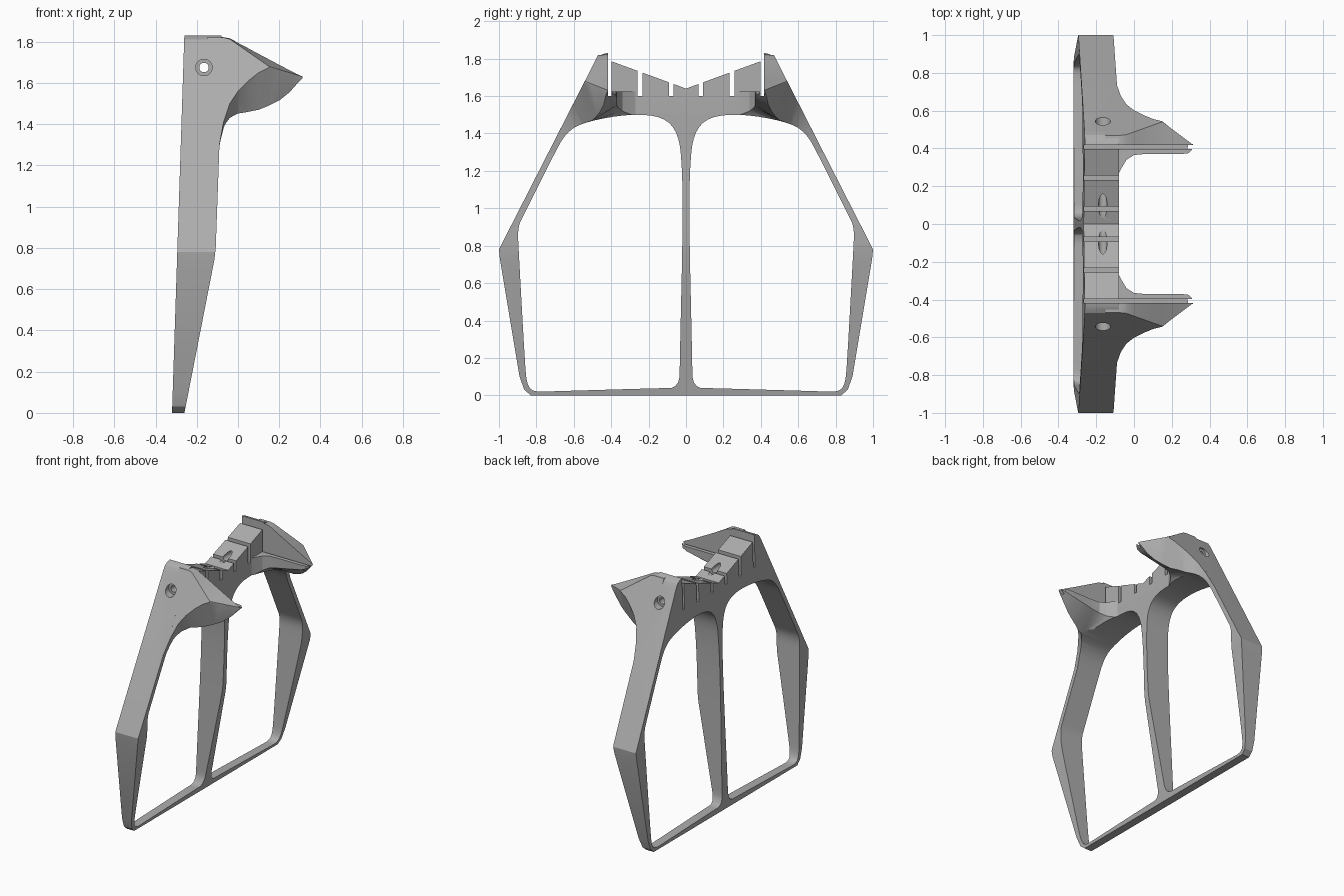
import bpy, bmesh, math
from mathutils import Vector

cube = bpy.data.objects.get("Cube")
if cube:
    bpy.data.objects.remove(cube, do_unlink=True)

mat = bpy.data.materials.new("plain grey")
mat.use_nodes = True
GREY = (0.42, 0.42, 0.42, 1)
mat.diffuse_color = GREY
mat.node_tree.nodes["Principled BSDF"].inputs["Base Color"].default_value = GREY


def loft(name, rings):
    """Closed solid through rings of equal point count."""
    bm = bmesh.new()
    vs = [[bm.verts.new(p) for p in ring] for ring in rings]
    n = len(vs[0])
    for a, b in zip(vs, vs[1:]):
        for i in range(n):
            j = (i + 1) % n
            bm.faces.new((a[i], a[j], b[j], b[i]))
    bm.faces.new(vs[0][::-1])
    bm.faces.new(vs[-1])
    bmesh.ops.recalc_face_normals(bm, faces=bm.faces)
    mesh = bpy.data.meshes.new(name)
    bm.to_mesh(mesh)
    bm.free()
    mesh.materials.append(mat)
    ob = bpy.data.objects.new(name, mesh)
    bpy.context.collection.objects.link(ob)
    return ob


def prism_x(name, pts, lo=-1, hi=1):
    return loft(name, [[(x, y, z) for y, z in pts] for x in (lo, hi)])


def prism_y(name, pts, lo=-2, hi=2):
    return loft(name, [[(x, y, z) for x, z in pts] for y in (lo, hi)])


def combine(target, other, op):
    mod = target.modifiers.new(op, 'BOOLEAN')
    mod.operation, mod.object, mod.solver = op, other, 'EXACT'
    bpy.context.view_layer.objects.active = target
    bpy.ops.object.modifier_apply(modifier=mod.name)
    bpy.data.objects.remove(other, do_unlink=True)


def rounded(pts, passes=2):
    for _ in range(passes):
        out = []
        for i, p in enumerate(pts):
            a, b = Vector(p), Vector(pts[(i + 1) % len(pts)])
            out += [a.lerp(b, 0.25), a.lerp(b, 0.75)]
        pts = out
    return [tuple(p) for p in pts]


def circle(cx, cz, r, n=32):
    return [(cx + r * math.cos(i * math.tau / n), cz + r * math.sin(i * math.tau / n))
            for i in range(n)]


def slant(z):
    """y of the sloping shoulder at a height."""
    return 0.49 + (1.78 - z) * 0.51


# Frame plate: side outline trimmed by the tapering depth profile
half = [(0.83, 0), (0.865, 0.03), (0.89, 0.1), (0.995, 0.73), (1, 0.78), (0.985, 0.81),
        (0.49, 1.78), (0.47, 1.81), (0.445, 1.825), (0.41, 1.833), (0.41, 1.79)]
outline = half + [(0, 1.64)] + [(-y, z) for y, z in reversed(half)]
frame = prism_x("frame", outline)
depth = [(-0.32, 0), (-0.26, 0), (-0.115, 0.74), (-0.108, 0.8), (-0.09, 1.3),
         (-0.08, 1.5), (-0.08, 1.9), (-0.258, 1.9)]
depth[0], depth[1] = (-0.32, -0.001), (-0.26, -0.001)
combine(frame, prism_y("depth_cutter", depth), 'INTERSECT')

# Forward horns: x, shoulder edge z, underside y and z, lip y, lip bottom z
rows = [(-0.15, 1.46, 0.62, 1.4, 0.25, 1.52), (-0.09, 1.3, 0.69, 1.29, 0.25, 1.5),
        (-0.07, 1.41, 0.64, 1.37, 0.29, 1.5), (-0.04, 1.5, 0.6, 1.43, 0.34, 1.52),
        (0, 1.56, 0.55, 1.45, 0.365, 1.54), (0.05, 1.61, 0.53, 1.46, 0.37, 1.55),
        (0.1, 1.65, 0.5, 1.47, 0.37, 1.56), (0.15, 1.675, 0.48, 1.49, 0.37, 1.57),
        (0.2, 0, 0.46, 1.515, 0.37, 1.58), (0.25, 0, 0.44, 1.555, 0.37, 1.59),
        (0.29, 0, 0.43, 1.6, 0.375, 1.605), (0.312, 0, 0.422, 1.622, 0.4, 1.622)]
for side in (1, -1):
    rings = []
    for x, za, yg, zg, yl, zf in rows:
        s = max(0, x + 0.05)
        inner = 1.822 - 0.528 * s
        if za:
            zt = 1.82 - 0.7 * s
            low, top = (slant(za), za), (slant(zt), zt)
        else:
            yr, zr = 0.541 - 0.75 * (x - 0.15), 1.68 - 0.3 * (x - 0.15)
            low, top = (yr, zr - 0.004), (yr, zr)
        sec = [low, top, (0.41, inner), (0.41, 1.625), (yl, 1.625), (yl, zf), (yg, zg)]
        rings.append([(x, side * y, z) for y, z in sec])
    combine(frame, loft("horn", rings), 'UNION')

# Two large openings either side of the central spine
opening = [(0.035, 0.04), (0.15, 0.038), (0.7, 0.022), (0.82, 0.018), (0.85, 0.06), (0.86, 0.15),
           (0.895, 0.78), (0.9, 0.9), (0.86, 0.98), (0.72, 1.26), (0.64, 1.41), (0.53, 1.465),
           (0.3, 1.505), (0.12, 1.49), (0.04, 1.4), (0.02, 1.22), (0.017, 0.9), (0.033, 0.2)]
for side in (1, -1):
    pts = [(side * y, z) for y, z in rounded(opening)]
    combine(frame, prism_x("opening_cutter", pts), 'DIFFERENCE')

    # Narrow slots across the notched crest
    for a, b in ((0.068, 0.092), (0.232, 0.258), (0.398, 0.418)):
        box = [(side * a, 1.6), (side * b, 1.6), (side * b, 2), (side * a, 2)]
        combine(frame, prism_x("slot_cutter", box), 'DIFFERENCE')

    # Counterbore on each shoulder
    combine(frame, prism_y("counterbore_cutter", circle(-0.165, 1.675, 0.04),
                           *sorted((side * 0.51, side * 0.9))), 'DIFFERENCE')

# Cross hole running through the whole crest
combine(frame, prism_y("bore_cutter", circle(-0.165, 1.675, 0.023)), 'DIFFERENCE')

bpy.ops.object.select_all(action='DESELECT')
frame.select_set(True)
bpy.context.view_layer.objects.active = frame
bpy.ops.object.shade_smooth_by_angle(angle=math.radians(25))
